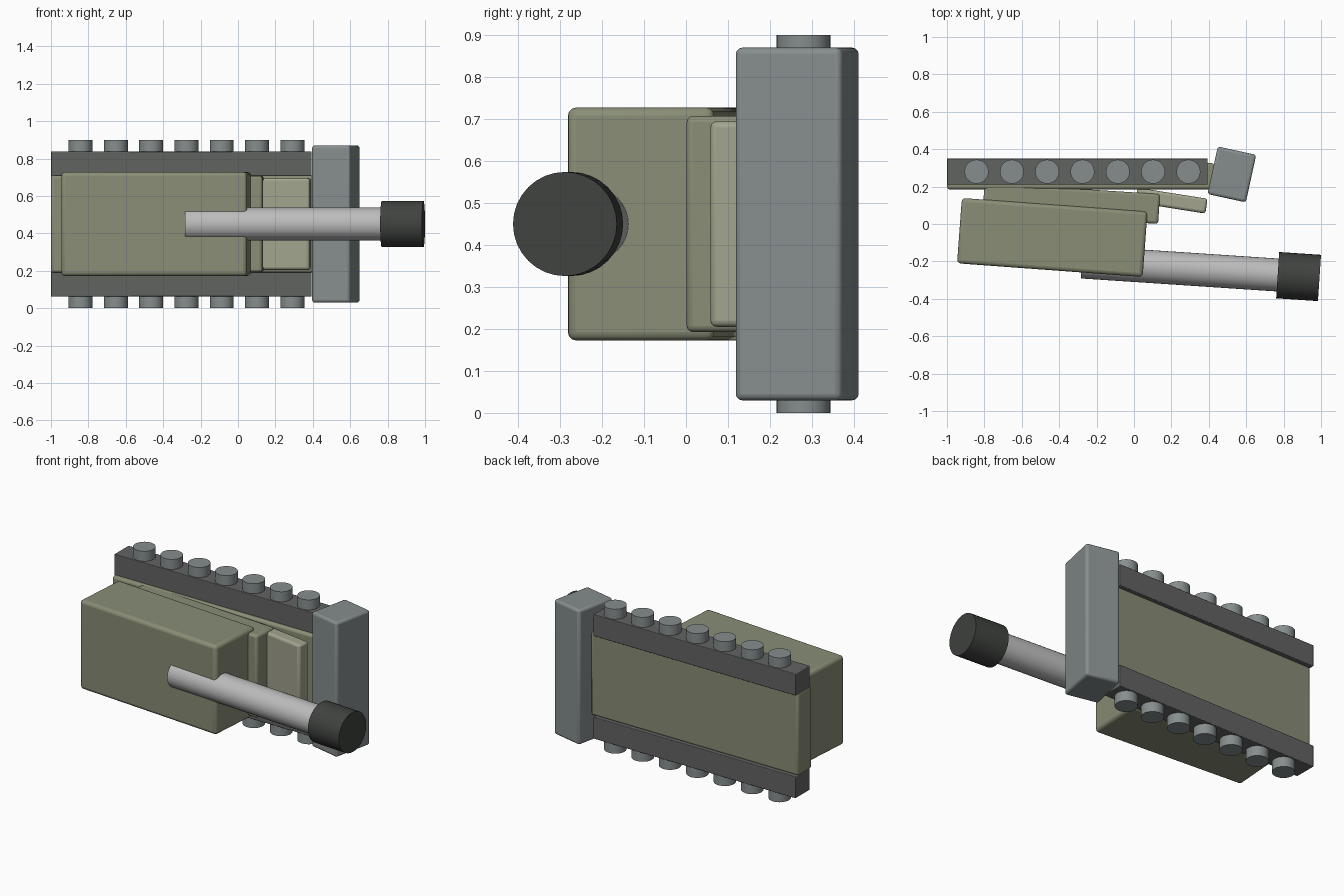
import bpy, math

if "Cube" in bpy.data.objects:
    bpy.data.objects.remove(bpy.data.objects["Cube"])

MID_Z = 0.45


def material(name, rgb):
    m = bpy.data.materials.new(name)
    m.diffuse_color = (*rgb, 1)
    m.use_nodes = True
    m.node_tree.nodes["Principled BSDF"].inputs["Base Color"].default_value = m.diffuse_color
    return m


OLIVE = material("olive", (0.25, 0.27, 0.18))
PALE_OLIVE = material("pale_olive", (0.36, 0.37, 0.27))
TRACK = material("track_grey", (0.12, 0.125, 0.12))
STEEL = material("blue_grey", (0.24, 0.27, 0.27))
BARREL = material("barrel_grey", (0.5, 0.5, 0.5))
DARK = material("dark_grey", (0.05, 0.055, 0.05))


def finish(ob, name, mat, bevel=0):
    ob.name = name
    ob.data.materials.append(mat)
    if bevel:
        mod = ob.modifiers.new("bevel", 'BEVEL')
        mod.width, mod.segments = bevel, 3
    bpy.ops.object.shade_smooth_by_angle(angle=math.radians(35))
    return ob


def box(name, centre, size, mat, turn=0, bevel=0.015):
    bpy.ops.mesh.primitive_cube_add(size=1, location=centre,
                                    rotation=(0, 0, math.radians(turn)))
    ob = bpy.context.object
    ob.scale = size
    bpy.ops.object.transform_apply(location=False, rotation=False, scale=True)
    return finish(ob, name, mat, bevel)


def cylinder(name, centre, radius, depth, mat, rotation=(0, 0, 0), sides=32):
    bpy.ops.mesh.primitive_cylinder_add(vertices=sides, radius=radius, depth=depth,
                                        location=centre, rotation=rotation)
    return finish(bpy.context.object, name, mat)


# Hull layers and sloping front plate
box("hull", (-0.285, 0.255, MID_Z), (1.43, 0.14, 0.52), OLIVE)
box("upper_hull", (-0.335, 0.11, MID_Z), (0.94, 0.16, 0.515), OLIVE, -3.6)
box("front_plate", (0.20, 0.125, MID_Z), (0.38, 0.08, 0.49), PALE_OLIVE, -9)

# Turret
box("turret", (-0.437, -0.072, MID_Z), (0.995, 0.35, 0.555), OLIVE, -4.2, 0.02)

# Front block
box("front_block", (0.523, 0.265, MID_Z), (0.21, 0.26, 0.84), STEEL, -12.3)

# Tracks and their wheels on both sides
for side, s in (("left", 1), ("right", -1)):
    box(side + "_track", (-0.303, 0.28, MID_Z + s * 0.32), (1.394, 0.14, 0.135),
        TRACK, bevel=0.004)
    for i in range(7):
        cylinder(f"{side}_wheel_{i + 1}", (-0.842 + i * 0.1888, 0.28, MID_Z + s * 0.385),
                 0.064, 0.13, STEEL)

# Gun barrel and muzzle, lying along x with a slight turn
along = (0, math.pi / 2, math.radians(-3.8))
cylinder("barrel", (0.26, -0.239, MID_Z), 0.088, 1.08, BARREL, along)
cylinder("muzzle", (0.88, -0.281, MID_Z), 0.124, 0.224, DARK, along)
